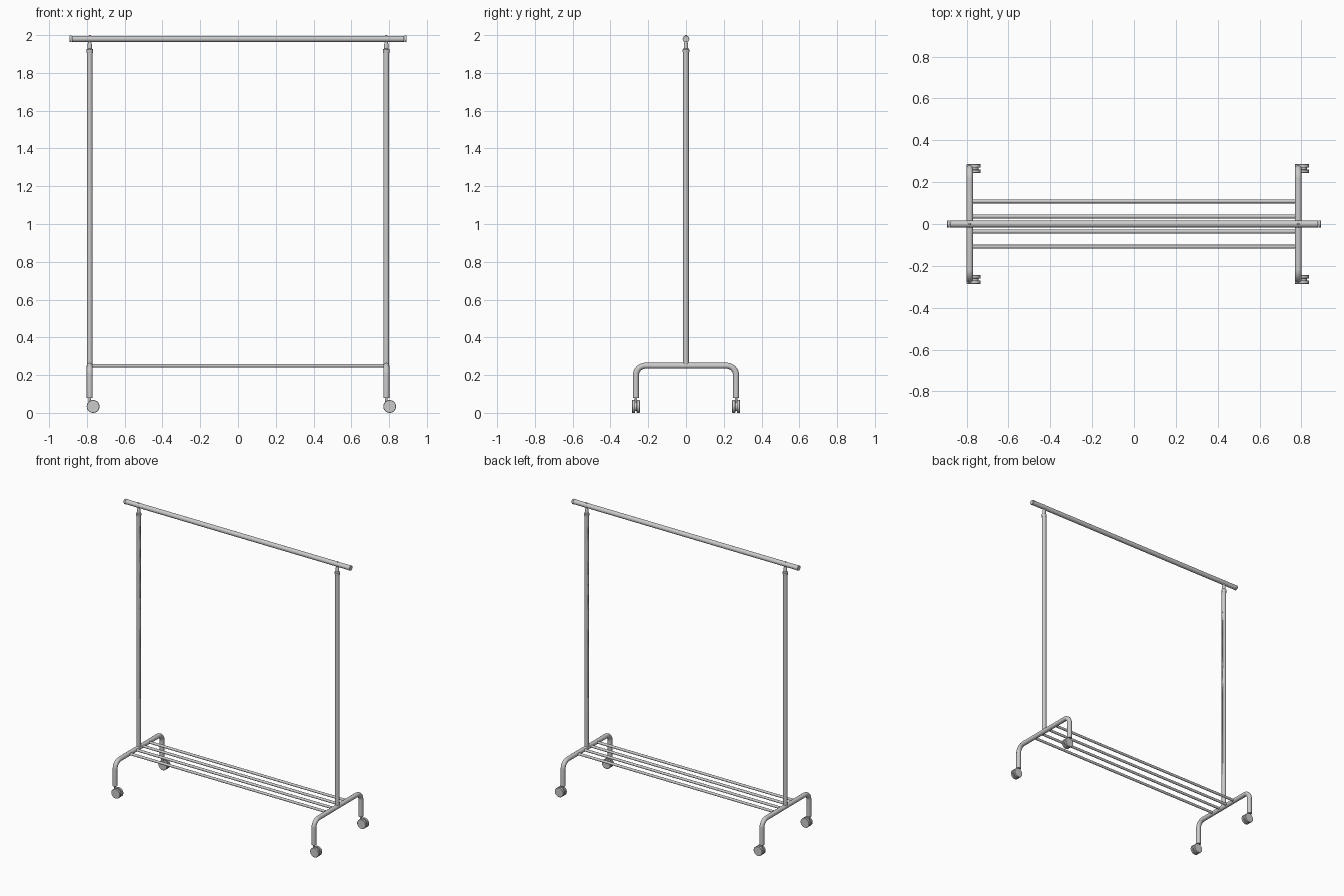
import bpy, math
from mathutils import Vector, Matrix

if "Cube" in bpy.data.objects:
    bpy.data.objects.remove(bpy.data.objects["Cube"])


def finish(obj):
    bpy.ops.object.select_all(action='DESELECT')
    obj.select_set(True)
    bpy.context.view_layer.objects.active = obj
    bpy.ops.object.shade_smooth_by_angle(angle=math.radians(35))
    return obj


def lathe(name, profile, origin=(0, 0, 0), axis='Z', n=32):
    """Solid of revolution from (radius, height) pairs, capped at both ends."""
    verts = [(r * math.cos(2 * math.pi * k / n), r * math.sin(2 * math.pi * k / n), h)
             for r, h in profile for k in range(n)]
    faces = [(i * n + k, i * n + (k + 1) % n, (i + 1) * n + (k + 1) % n, (i + 1) * n + k)
             for i in range(len(profile) - 1) for k in range(n)]
    last = (len(profile) - 1) * n
    faces += [tuple(reversed(range(n))), tuple(range(last, last + n))]
    mesh = bpy.data.meshes.new(name)
    mesh.from_pydata(verts, [], faces)
    rot = {'Z': Matrix(), 'X': Matrix.Rotation(math.pi / 2, 4, 'Y'),
           'Y': Matrix.Rotation(-math.pi / 2, 4, 'X')}[axis]
    mesh.transform(Matrix.Translation(Vector(origin)) @ rot)
    obj = bpy.data.objects.new(name, mesh)
    bpy.context.collection.objects.link(obj)
    return finish(obj)


def rod(name, r, h0, h1, origin=(0, 0, 0), axis='Z', n=32):
    return lathe(name, [(r, h0), (r, h1)], origin, axis, n)


def bent_tube(name, points, r):
    curve = bpy.data.curves.new(name, 'CURVE')
    curve.dimensions = '3D'
    curve.bevel_depth = r
    curve.bevel_resolution = 6
    curve.use_fill_caps = True
    sp = curve.splines.new('POLY')
    sp.points.add(len(points) - 1)
    for p, co in zip(sp.points, points):
        p.co = (*co, 1)
    obj = bpy.data.objects.new(name, curve)
    bpy.context.collection.objects.link(obj)
    bpy.ops.object.select_all(action='DESELECT')
    obj.select_set(True)
    bpy.context.view_layer.objects.active = obj
    bpy.ops.object.convert(target='MESH')
    return finish(bpy.context.object)


POST_X, LEG_Y, BASE_Z, RAIL_Z = 0.785, 0.265, 0.25, 1.98

# Hanging rail with end caps
rod("hanging_rail", 0.0165, -0.88, 0.88, (0, 0, RAIL_Z), 'X')
for s in (-1, 1):
    lathe("rail_end_cap", [(0.0175, -0.006), (0.0175, 0.004), (0.016, 0.006)] if s > 0 else
          [(0.016, -0.006), (0.0175, -0.004), (0.0175, 0.006)], (s * 0.887, 0, RAIL_Z), 'X')

# Shelf bars between the two base frames
for y in (-0.108, -0.036, 0.036, 0.108):
    rod("shelf_bar", 0.009, -POST_X, POST_X, (0, y, BASE_Z), 'X', 24)

for s in (-1, 1):
    x = s * POST_X

    # Upright post with height adjustment holes on its inner face
    post = rod("post", 0.0148, BASE_Z, 1.915, (x, 0, 0))
    for k in range(6):
        hole = rod("hole_cutter", 0.0045, -0.008, 0.008,
                   (x - s * 0.016, 0, 0.925 + 0.164 * k), 'X', 12)
        mod = post.modifiers.new("hole", 'BOOLEAN')
        mod.operation = 'DIFFERENCE'
        mod.solver = 'EXACT'
        mod.object = hole
        hole.hide_render = True
        hole.hide_viewport = True

    # Collar, neck and bolt that hold the rail
    lathe("post_collar", [(0.0165, 1.905), (0.018, 1.915), (0.018, 1.924), (0.012, 1.928),
                          (0.0115, 1.952), (0.008, 1.96), (0.008, 1.975)], (x, 0, 0))
    lathe("rail_bolt", [(0.006, 1.98), (0.006, 1.998), (0.004, 2.0)], (x, 0, 0), n=16)

    # Base frame: one tube bent into an arch
    bend = 0.05
    half = [(LEG_Y, 0.08)] + [
        (LEG_Y - bend + bend * math.cos(a), BASE_Z - bend + bend * math.sin(a))
        for a in (math.pi / 2 * i / 10 for i in range(11))]
    path = [(x, y, z) for y, z in half] + [(x, -y, z) for y, z in reversed(half)]
    bent_tube("base_frame", path, 0.016)

    # Casters: stem, hub and twin wheels, all trailing toward +x
    for y in (-LEG_Y, LEG_Y):
        rod("caster_stem", 0.0065, 0.035, 0.1, (x, y, 0), n=16)
        centre = (x + 0.018, y, 0.034)
        rod("caster_hub", 0.024, -0.006, 0.006, centre, 'Y')
        for side in (-1, 1):
            prof = [(0.032, 0.004), (0.034, 0.006), (0.034, 0.019), (0.032, 0.021)]
            if side < 0:
                prof = [(r, -h) for r, h in reversed(prof)]
            lathe("caster_wheel", prof, centre, 'Y')
